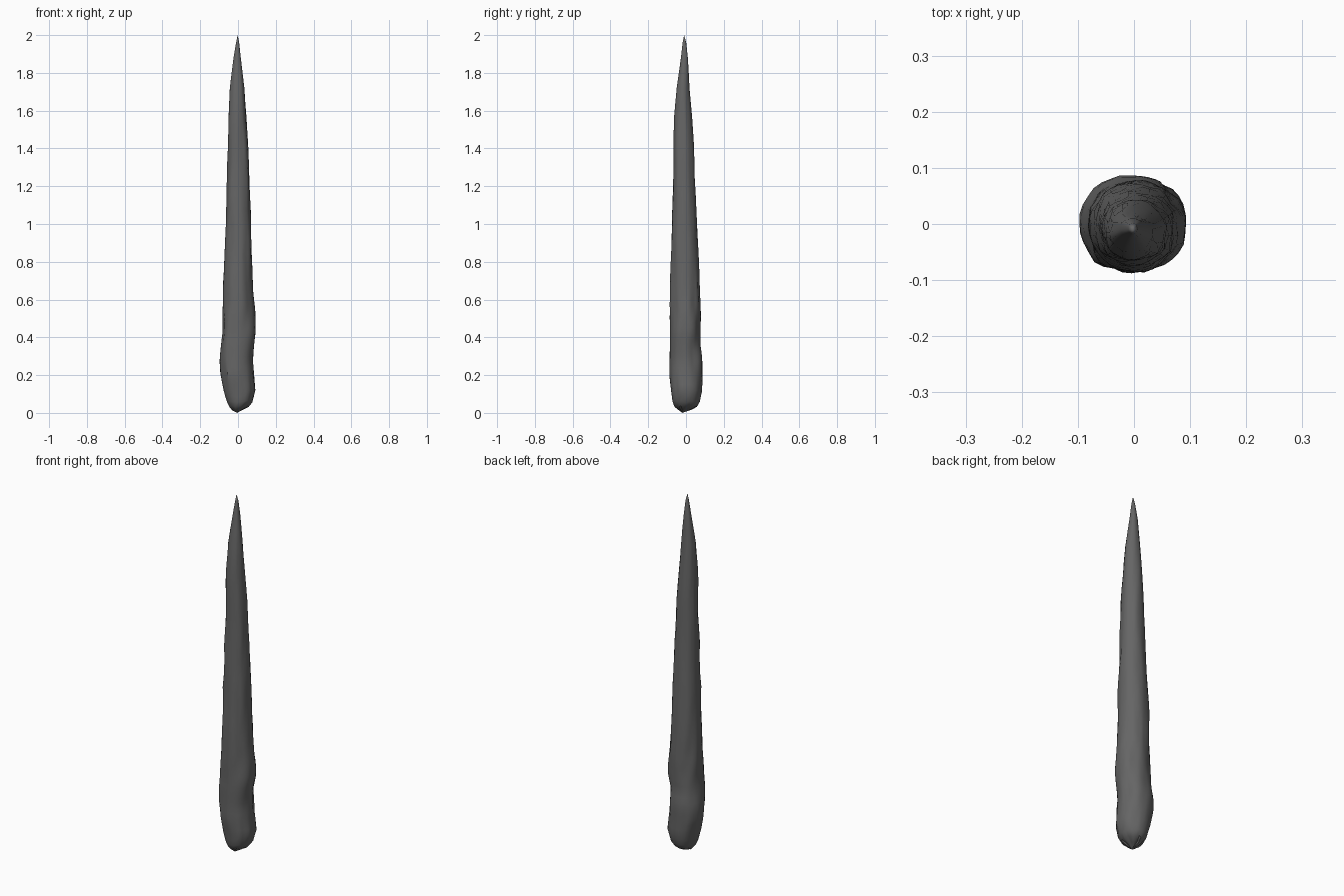
import bpy, bmesh, math
from mathutils import Vector, noise

if "Cube" in bpy.data.objects:
    bpy.data.objects.remove(bpy.data.objects["Cube"])

# Outline read off the front and right views: z, xmin, xmax, ymin, ymax
PROFILE = [
    (0.02, -.032, .026, -.045, .030), (0.035, -.046, .056, -.062, .058),
    (0.06, -.058, .076, -.071, .073), (0.12, -.077, .092, -.079, .085),
    (0.20, -.091, .084, -.087, .086), (0.28, -.096, .080, -.085, .085),
    (0.36, -.089, .086, -.086, .074), (0.43, -.081, .093, -.085, .077),
    (0.52, -.082, .090, -.086, .079), (0.65, -.078, .078, -.085, .073),
    (0.85, -.070, .072, -.077, .066), (1.0, -.064, .069, -.074, .058),
    (1.3, -.057, .058, -.065, .044), (1.42, -.053, .054, -.065, .042),
    (1.55, -.050, .044, -.064, .033), (1.72, -.043, .033, -.049, .018),
    (1.87, -.025, .016, -.028, .011), (1.96, -.010, .006, -.018, .001)]
SIDES = 32


def section(z):
    """Interpolated outline at height z."""
    for a, b in zip(PROFILE, PROFILE[1:]):
        if z <= b[0]:
            t = (z - a[0]) / (b[0] - a[0])
            return [p + (q - p) * t for p, q in zip(a, b)]
    return list(PROFILE[-1])


# Heights: fine rings through the lumpy base, coarser towards the tip
heights = [0.02, 0.035, 0.06] + [0.09 + 0.03 * i for i in range(19)]
heights += [0.68 + 0.08 * i for i in range(16)] + [1.96]

# Rock spike: lofted irregular rings closed by a point at each end
bm = bmesh.new()
rings = []
for z in heights:
    _, x0, x1, y0, y1 = section(z)
    ring = []
    for k in range(SIDES):
        a = 2 * math.pi * k / SIDES
        c, s = math.cos(a), math.sin(a)
        lump = noise.noise(Vector((c * 2.2, s * 2.2, z * 5 + 3)))
        lump += 0.5 * noise.noise(Vector((c * 4.5, s * 4.5, z * 8)))
        # keep the measured silhouette, push lumps mainly on the diagonals
        diag = 0.25 + 0.75 * abs(math.sin(2 * a))
        r = 1.0 + diag * (0.02 + 0.11 * lump)
        x = (x0 + x1) / 2 + (x1 - x0) / 2 * c * r
        y = (y0 + y1) / 2 + (y1 - y0) / 2 * s * r
        dz = 0.010 * lump if z < 0.1 else 0
        ring.append(bm.verts.new((x, y, z + dz)))
    rings.append(ring)
for lo, hi in zip(rings, rings[1:]):
    for k in range(SIDES):
        j = (k + 1) % SIDES
        bm.faces.new((lo[k], lo[j], hi[j], hi[k]))
base = bm.verts.new((-0.005, -0.02, 0.004))
tip = bm.verts.new((-0.002, -0.010, 2.0))
for k in range(SIDES):
    j = (k + 1) % SIDES
    bm.faces.new((rings[0][j], rings[0][k], base))
    bm.faces.new((rings[-1][k], rings[-1][j], tip))

# Small knob hanging at the underside
base.co.z = 0.0
bmesh.ops.recalc_face_normals(bm, faces=bm.faces)
mesh = bpy.data.meshes.new("rock_spike")
bm.to_mesh(mesh)
bm.free()
spike = bpy.data.objects.new("rock_spike", mesh)
bpy.context.collection.objects.link(spike)

# Dark grey stone
stone = bpy.data.materials.new("dark grey stone")
stone.diffuse_color = (0.13, 0.13, 0.13, 1)
stone.use_nodes = True
stone.node_tree.nodes["Principled BSDF"].inputs["Base Color"].default_value = stone.diffuse_color
mesh.materials.append(stone)

bpy.context.view_layer.objects.active = spike
spike.select_set(True)
bpy.ops.object.shade_smooth_by_angle(angle=math.radians(40))
